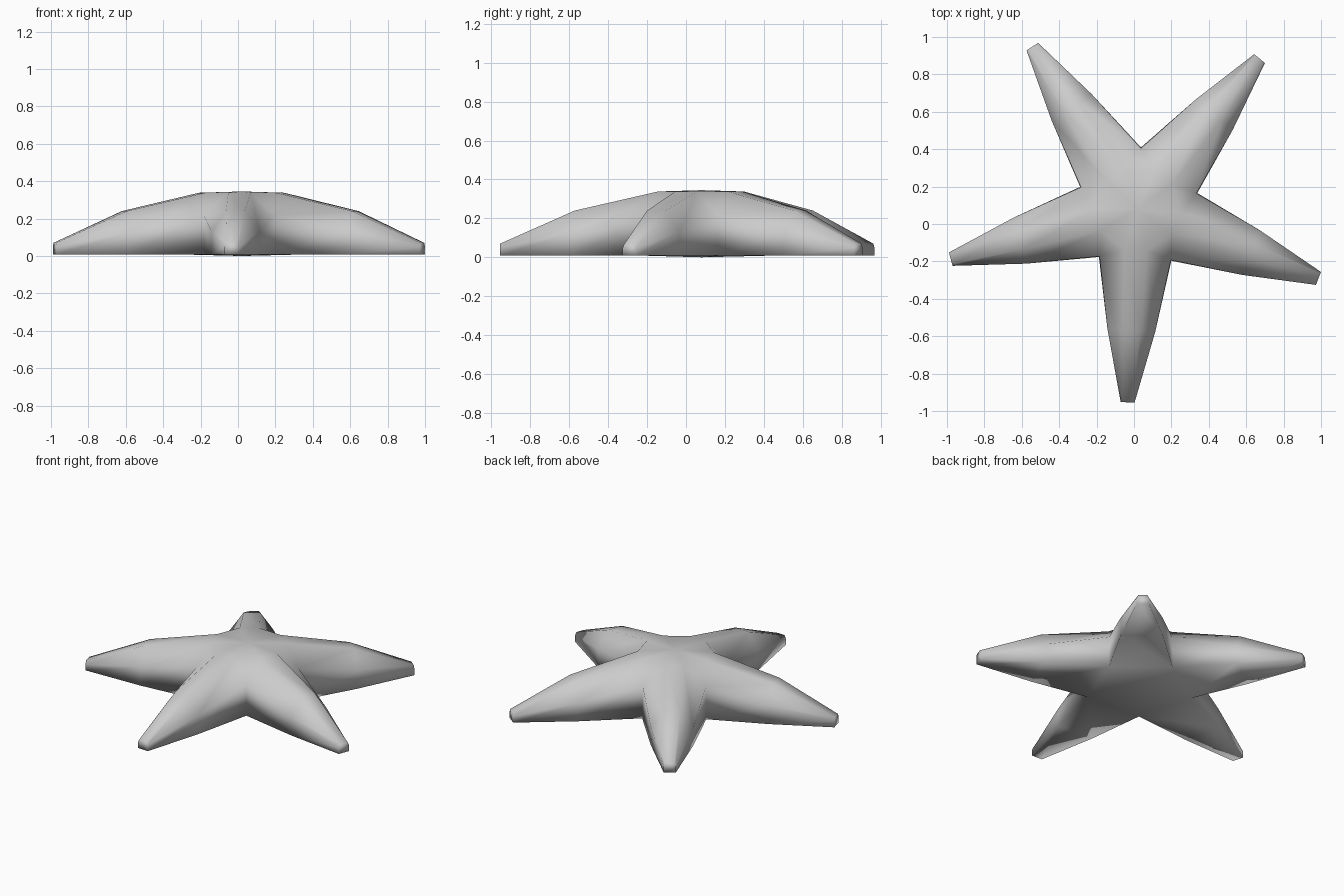
import bpy, bmesh
from math import sin, cos, radians
from mathutils import Vector

cube = bpy.data.objects.get("Cube")
if cube:
    bpy.data.objects.remove(cube)

# One colour for the whole body
mat = bpy.data.materials.new("pale grey")
mat.use_nodes = True
colour = (0.6, 0.6, 0.6, 1)
mat.diffuse_color = colour
mat.node_tree.nodes["Principled BSDF"].inputs["Base Color"].default_value = colour

ARMS = 5
STEP = 360 / ARMS
START = -93
CENTRE = Vector((0.02, 0.08, 0))
FLOOR = 0.008

bm = bmesh.new()


def vert(angle, along, across, z):
    """Vertex placed along and across a direction from the centre."""
    a = radians(angle)
    return bm.verts.new(CENTRE + Vector((along * cos(a) - across * sin(a),
                                         along * sin(a) + across * cos(a), z)))


def section(angle, along, wide, narrow, shoulder, top):
    """Six-sided arm section, from the right foot over the top to the left."""
    right = [(-wide, FLOOR), (-wide, shoulder), (-narrow, top)]
    left = [(-y, z) for y, z in reversed(right)]
    return [vert(angle, along, y, z) for y, z in right + left]


# Valleys between the arms
valleys = [(vert(START + STEP * (i + 0.5), 0.33, 0, FLOOR),
            vert(START + STEP * (i + 0.5), 0.325, 0, 0.22)) for i in range(ARMS)]
crown = vert(0, 0, 0, 0.345)
belly = vert(0, 0, 0, 0)

# Arms: root, middle and blunt tip
roots = []
for i in range(ARMS):
    angle = START + STEP * i
    right, left = valleys[i - 1], valleys[i]
    shoulders = [vert(angle, 0.22, y, 0.338) for y in (-0.06, 0.06)]
    root = [right[0], right[1], *shoulders, left[1], left[0]]
    middle = section(angle, 0.65, 0.128, 0.05, 0.13, 0.24)
    tip = section(angle, 1.035, 0.037, 0.027, 0.05, 0.07)
    for a, b in ((root, middle), (middle, tip)):
        for k in range(6):
            n = (k + 1) % 6
            bm.faces.new((a[k], b[k], b[n], a[n]))
    bm.faces.new(tip)
    bm.faces.new((crown, *shoulders))
    bm.faces.new((belly, left[0], right[0]))
    roots.append(shoulders)

# Crown panels that run down into the valleys
for i in range(ARMS):
    a, b = roots[i][1], roots[(i + 1) % ARMS][0]
    bm.faces.new((crown, a, b))
    bm.faces.new((a, valleys[i][1], b))

bmesh.ops.recalc_face_normals(bm, faces=bm.faces)
for f in bm.faces:
    f.smooth = True

mesh = bpy.data.meshes.new("starfish_body")
bm.to_mesh(mesh)
bm.free()
mesh.materials.append(mat)
body = bpy.data.objects.new("starfish_body", mesh)
bpy.context.collection.objects.link(body)
